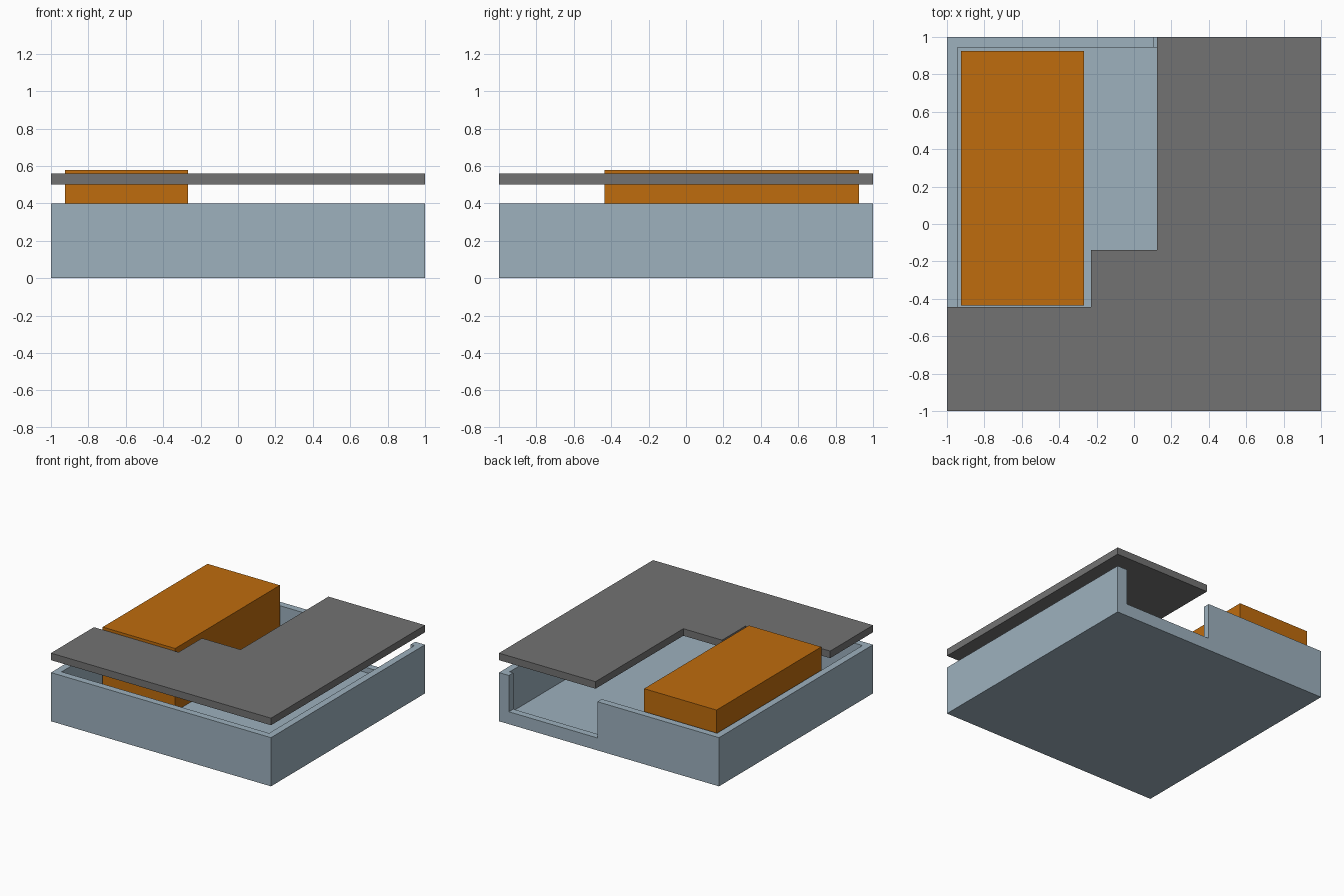
import bpy, bmesh

if "Cube" in bpy.data.objects:
    bpy.data.objects.remove(bpy.data.objects["Cube"])


def material(name, rgb):
    m = bpy.data.materials.new(name)
    m.diffuse_color = (*rgb, 1)
    m.use_nodes = True
    m.node_tree.nodes["Principled BSDF"].inputs["Base Color"].default_value = m.diffuse_color
    return m


BLUE = material("pale blue grey", (0.337, 0.440, 0.515))
GREY = material("mid grey", (0.171, 0.171, 0.171))
ORANGE = material("orange", (0.521, 0.150, 0.004))


def box(name, lo, hi, mat):
    """Box between two opposite corners."""
    bm = bmesh.new()
    bmesh.ops.create_cube(bm, size=1)
    for v in bm.verts:
        v.co = [hi[i] if v.co[i] > 0 else lo[i] for i in range(3)]
    return finish(name, bm, mat)


def plate(name, outline, z0, z1, mat):
    """Flat plate extruded from an outline."""
    bm = bmesh.new()
    face = bm.faces.new([bm.verts.new((x, y, z0)) for x, y in outline])
    top = bmesh.ops.extrude_face_region(bm, geom=[face])["geom"]
    moved = [g for g in top if isinstance(g, bmesh.types.BMVert)]
    bmesh.ops.translate(bm, vec=(0, 0, z1 - z0), verts=moved)
    bmesh.ops.recalc_face_normals(bm, faces=bm.faces)
    return finish(name, bm, mat)


def finish(name, bm, mat):
    mesh = bpy.data.meshes.new(name)
    bm.to_mesh(mesh)
    bm.free()
    mesh.materials.append(mat)
    obj = bpy.data.objects.new(name, mesh)
    bpy.context.collection.objects.link(obj)
    return obj


def cut(target, cutter):
    cutter.hide_render = True
    cutter.hide_viewport = True
    mod = target.modifiers.new(cutter.name, "BOOLEAN")
    mod.operation = "DIFFERENCE"
    mod.solver = "EXACT"
    mod.object = cutter


WALL = 0.057
FLOOR = 0.06
INNER = 1 - WALL

# Open tray, with a low opening in the back wall
tray = box("tray", (-1, -1, 0), (1, 1, 0.4), BLUE)
cut(tray, box("tray_cavity", (-INNER, -INNER, FLOOR), (INNER, INNER, 0.6), BLUE))
cut(tray, box("back_opening", (0.105, 0.9, 0.102), (0.91, 1.1, 0.6), BLUE))

# Block standing on the tray floor
box("battery_block", (-0.925, -0.435, FLOOR), (-0.267, 0.925, 0.578), ORANGE)

# Stepped board floating above the tray
plate("board", [(-1, -1), (1, -1), (1, 1), (0.122, 1), (0.122, -0.14),
                (-0.23, -0.14), (-0.23, -0.443), (-1, -0.443)],
      0.502, 0.56, GREY)
